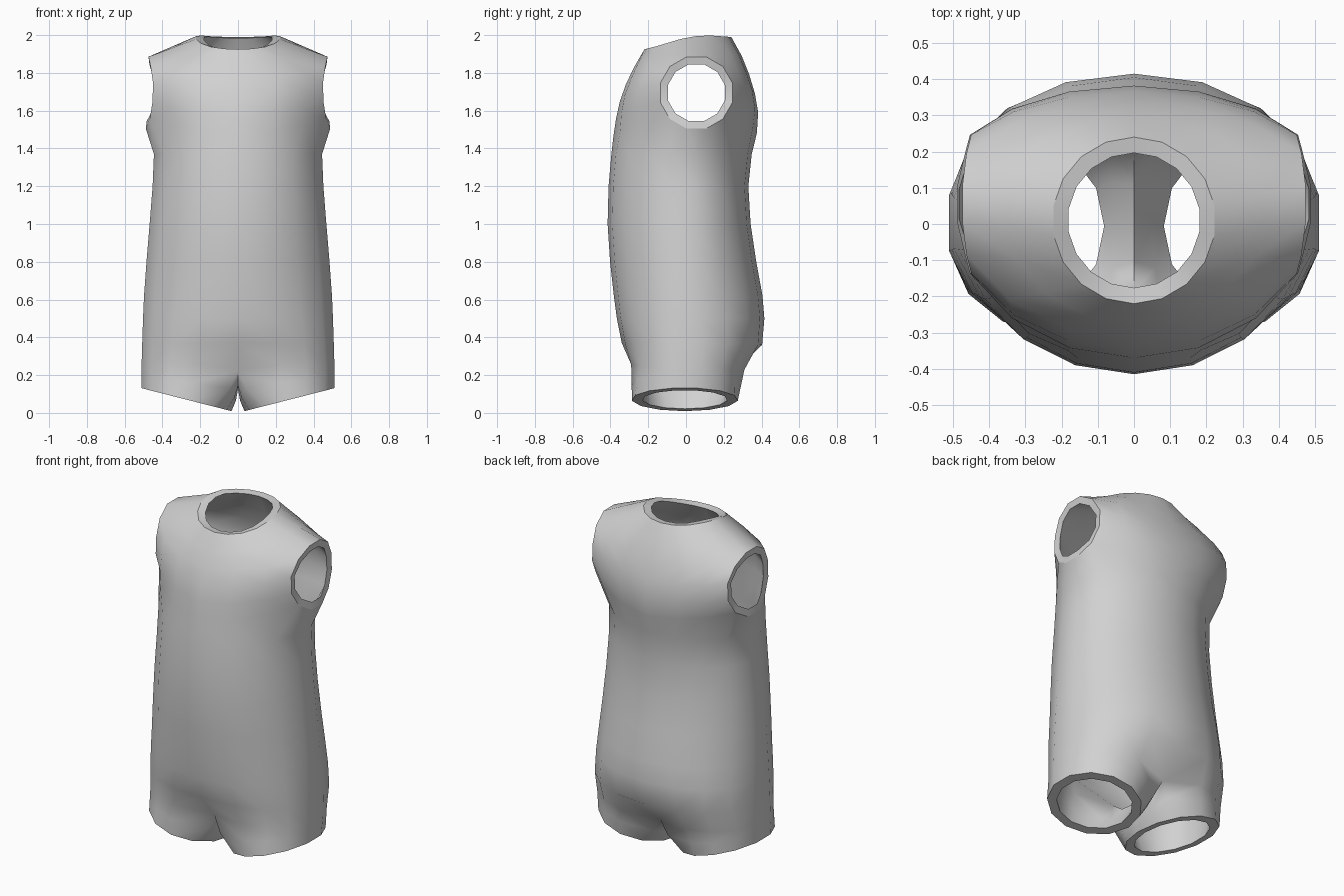
import bpy, bmesh, math
from mathutils import Vector

if "Cube" in bpy.data.objects:
    bpy.data.objects.remove(bpy.data.objects["Cube"])

rad = math.radians
WALL = 0.045
COLS = 10                      # half-ring columns, centre front to centre back


def lerp_table(t, table):
    """Piecewise linear lookup in (key, value) pairs."""
    if t <= table[0][0]:
        return table[0][1]
    for (a, va), (b, vb) in zip(table, table[1:]):
        if t <= b:
            return va + (vb - va) * (t - a) / (b - a)
    return table[-1][1]


# --- armhole: twelve-sided loop on the side of the chest
ARM_C = Vector((0.45, 0.055, 1.695))
ARM_X = [(1.50, 0.49), (1.56, 0.465), (1.70, 0.445), (1.80, 0.455), (1.89, 0.475)]


def arm_point(deg):
    y = ARM_C.y + 0.198 * math.sin(rad(deg))
    z = ARM_C.z + 0.197 * math.cos(rad(deg))
    return Vector((lerp_table(z, ARM_X), y, z))


# --- neckline: oval that dips at the front
NECK_C = Vector((0, 0.01, 0))
NECK_Z = [(-0.22, 1.925), (-0.16, 1.94), (0.0, 1.988), (0.1, 2.0), (0.24, 1.99)]


def neck_point(c):
    a = rad(c * 20)
    y = NECK_C.y - 0.23 * math.cos(a)
    return Vector((0.226 * math.sin(a), y, lerp_table(y, NECK_Z)))


def blend(centre, side, c):
    """Rounded quarter section from the centre line (c=0) to the armhole (c=3)."""
    a = rad(c * 20)
    fx = math.sin(a) / math.sin(rad(60))
    fy = (1 - math.cos(a)) / (1 - math.cos(rad(60)))
    return Vector((side.x * fx, centre[0] + (side.y - centre[0]) * fy,
                   centre[1] + (side.z - centre[1]) * c / 3))


rows = [[neck_point(c) for c in range(COLS)]]

# --- shoulders and chest: (front y, z), (back y, z), armhole angles
CHEST = [((-0.275, 1.83), (0.295, 1.89), None),
         ((-0.318, 1.74), (0.335, 1.79), (-45, -15, 15, 45)),
         ((-0.350, 1.65), (0.365, 1.69), (-75, None, None, 75)),
         ((-0.370, 1.56), (0.382, 1.59), (-105, None, None, 105)),
         ((-0.385, 1.46), (0.375, 1.48), (-135, -165, 165, 135))]
for front, back, angles in CHEST:
    if angles is None:
        side = [(rows[0][c] + arm_point(d)) / 2 for c, d in zip(range(3, 7), (-45, -15, 15, 45))]
    else:
        side = [None if d is None else arm_point(d) for d in angles]
    rows.append([blend(front, side[0], c) for c in range(3)] + side +
                [blend(back, side[3], c) for c in (2, 1, 0)])

# --- belly, seat and hips: front z, back z, half width, front y, back y, roundness
BODY = [(1.37, 1.37, 0.452, -0.395, 0.348, 1), (1.20, 1.20, 0.459, -0.410, 0.330, 1),
        (1.00, 1.00, 0.475, -0.415, 0.342, 1), (0.80, 0.80, 0.492, -0.402, 0.372, 1),
        (0.62, 0.62, 0.505, -0.382, 0.405, 0.98), (0.50, 0.50, 0.510, -0.366, 0.415, 0.93),
        (0.37, 0.36, 0.514, -0.340, 0.403, 0.87), (0.26, 0.225, 0.517, -0.305, 0.325, 0.8)]
for zf, zb, w, yf, yb, e in BODY:
    ring = []
    for c in range(COLS):
        a = rad(c * 20)
        s, k = math.sin(a), math.cos(a)
        y = yf * k ** e if k > 0 else yb * (-k) ** e
        ring.append(Vector((w * s ** e if 0 < c < 9 else 0, y, zf + (zb - zf) * c / 9)))
    rows.append(ring)
rows[-1][0] = Vector((0, -0.225, 0.225))
rows[-1][9] = Vector((0, 0.245, 0.205))
for row in rows:
    row[0].x = row[9].x = 0

# --- outer surface of one half
bm = bmesh.new()
grid = [[bm.verts.new(p) if p else None for p in row] for row in rows]
for r in range(len(grid) - 1):
    for c in range(COLS - 1):
        if 2 <= r <= 4 and 3 <= c <= 5:
            continue           # armhole
        bm.faces.new((grid[r][c], grid[r + 1][c], grid[r + 1][c + 1], grid[r][c + 1]))

# --- crotch seam and trouser leg
crotch = [bm.verts.new(p) for p in ((0, 0.13, 0.145), (0, 0, 0.125), (0, -0.13, 0.145))]
hip = grid[-1] + crotch
n = len(hip)
LEG_C = Vector((0.276, -0.006, 0.071))
knee, cuff = [], []
for i in range(n):
    a = 2 * math.pi * (i - 1.25) / n
    x = LEG_C.x + 0.242 * math.sin(a)
    p = Vector((x, LEG_C.y - 0.282 * math.cos(a), LEG_C.z + (x - LEG_C.x) * 0.255))
    m = (p + hip[i].co) / 2
    if i in (0, 9, 10, 11, 12):
        m.x *= 0.62            # inner thighs hang close together
    knee.append(bm.verts.new(m))
    cuff.append(bm.verts.new(p))
for upper, lower in ((hip, knee), (knee, cuff)):
    for i in range(n):
        j = (i + 1) % n
        bm.faces.new((upper[i], lower[i], lower[j], upper[j]))
bm.normal_update()

# --- lining: offset inward, with flat rims at neck, arms and legs
neck = set(grid[0])
arm = {v for r in range(2, 6) for v in grid[r][3:7] if v}
legs = set(cuff)
inner = {}
outer_verts, outer_faces = list(bm.verts), list(bm.faces)
for v in outer_verts:
    co = v.co
    if v in neck:
        p = NECK_C + (co - NECK_C) * 0.81
        p.z = co.z - 0.006
    elif v in arm:
        p = ARM_C + (co - ARM_C) * 0.79
        p.x = co.x - 0.005
    elif v in legs:
        p = LEG_C + (co - LEG_C) * 0.8
    else:
        normal = v.normal.copy()
        if co.x == 0:
            normal.x = 0
            normal.normalize()
        p = co - normal * WALL
    if co.x == 0:
        p.x = 0
    inner[v] = bm.verts.new(p)
rim_edges = []
for f in outer_faces:
    bm.faces.new([inner[v] for v in reversed(f.verts)])
    for loop in f.loops:
        a, b = loop.vert, loop.link_loop_next.vert
        if any(a in rim and b in rim for rim in (neck, arm, legs)) and len(loop.edge.link_faces) == 1:
            bm.faces.new((b, a, inner[a], inner[b]))
            rim_edges.append((a, b))
for a, b in rim_edges:         # crisp hems
    for pair in ((a, b), (inner[a], inner[b])):
        bm.edges.get(pair).smooth = False

mesh = bpy.data.meshes.new("bodysuit")
bm.to_mesh(mesh)
bm.free()
suit = bpy.data.objects.new("bodysuit", mesh)
bpy.context.collection.objects.link(suit)

# --- mirror to the other half, single grey cloth
mirror = suit.modifiers.new("mirror", 'MIRROR')
mirror.use_mirror_merge = True
mirror.merge_threshold = 0.001
cloth = bpy.data.materials.new("grey_cloth")
cloth.diffuse_color = (0.64, 0.64, 0.64, 1)
cloth.use_nodes = True
cloth.node_tree.nodes["Principled BSDF"].inputs["Base Color"].default_value = cloth.diffuse_color
mesh.materials.append(cloth)
bpy.context.view_layer.objects.active = suit
suit.select_set(True)
bpy.ops.object.modifier_apply(modifier=mirror.name)
bpy.ops.object.shade_smooth_by_angle(angle=rad(80), keep_sharp_edges=True)
